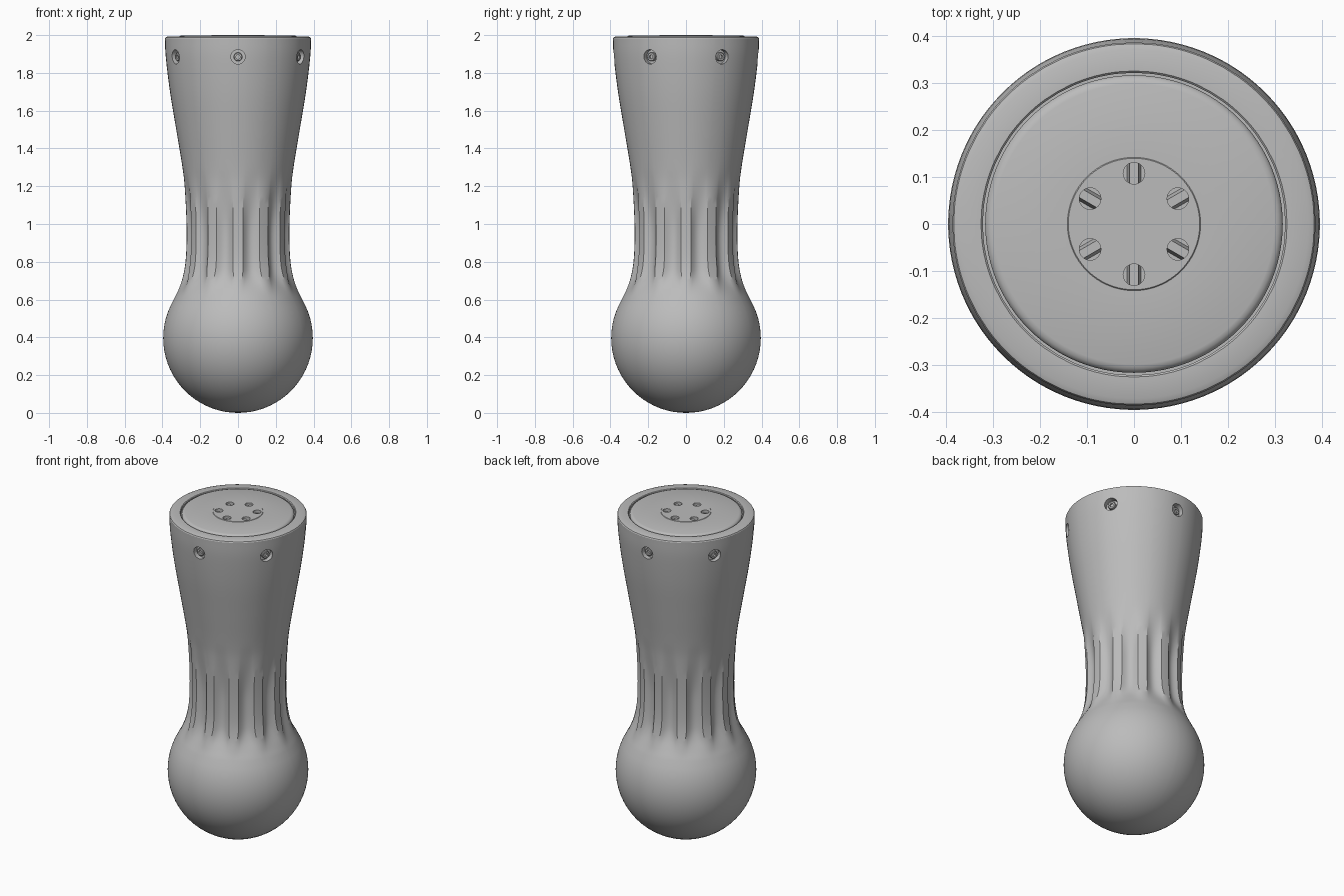
import bpy, bmesh
from math import sin, cos, pi, radians, sqrt
from mathutils import Matrix, Vector

if "Cube" in bpy.data.objects:
    bpy.data.objects.remove(bpy.data.objects["Cube"])

grey = bpy.data.materials.new("plain grey")
grey.use_nodes = True
grey.diffuse_color = (0.5, 0.5, 0.5, 1)
bsdf = next(n for n in grey.node_tree.nodes if n.type == 'BSDF_PRINCIPLED')
bsdf.inputs["Base Color"].default_value = grey.diffuse_color


def add_object(name, bm):
    bmesh.ops.recalc_face_normals(bm, faces=bm.faces)
    mesh = bpy.data.meshes.new(name)
    bm.to_mesh(mesh)
    bm.free()
    mesh.materials.append(grey)
    ob = bpy.data.objects.new(name, mesh)
    bpy.context.collection.objects.link(ob)
    return ob


def select(ob):
    bpy.ops.object.select_all(action='DESELECT')
    ob.select_set(True)
    bpy.context.view_layer.objects.active = ob


def smooth(ob):
    select(ob)
    bpy.ops.object.shade_smooth_by_angle(angle=radians(28))


def lathe(bm, profile, columns, point, matrix=Matrix()):
    """Revolve (radius, height) pairs; zero radius makes a pole."""
    rings = []
    for r, z in profile:
        if r == 0:
            rings.append([bm.verts.new(matrix @ Vector((0, 0, z)))] * columns)
        else:
            rings.append([bm.verts.new(matrix @ point(r, z, i)) for i in range(columns)])
    for low, high in zip(rings, rings[1:]):
        for i in range(columns):
            j = (i + 1) % columns
            corners = dict.fromkeys((low[i], low[j], high[j], high[i]))
            bm.faces.new(list(corners))


def round_point(n):
    return lambda r, z, i: Vector((r * cos(2 * pi * i / n), r * sin(2 * pi * i / n), z))


def cut(ob, name, bm):
    cutter = add_object(name, bm)
    cutter.hide_render = True
    mod = ob.modifiers.new("holes", 'BOOLEAN')
    mod.operation = 'DIFFERENCE'
    mod.solver = 'EXACT'
    mod.object = cutter
    select(ob)
    bpy.ops.object.modifier_apply(modifier=mod.name)
    bpy.data.objects.remove(cutter)


def ramp(a, b, x):
    t = min(1, max(0, (x - a) / (b - a)))
    return t * t * (3 - 2 * t)


# Fluted body: ball, narrow waist and flared cup
BALL = 0.396
FLUTES, STEPS = 12, 10


def body_point(r, z, i):
    sector, k = divmod(i, STEPS)
    edge = 1.5 + 4 * ramp(0.6, 0.78, z)
    depth = 0.023 * ramp(0.60, 0.76, z) * (1 - ramp(0.95, 1.32, z))
    if k == 0:
        angle, dip = 0, 0
    else:
        u = (k - 1) / (STEPS - 2) * 2 - 1
        angle = 15 + u * (15 - edge)
        dip = 1 - u * u
    a = radians(sector * 360 / FLUTES + angle)
    r -= depth * dip
    return Vector((r * cos(a), r * sin(a), z))


def curve_through(points, steps):
    """Smooth curve through the points, leaving out both end controls."""
    out = []
    for p0, p1, p2, p3 in zip(points, points[1:], points[2:], points[3:]):
        a, b, c, d = (Vector(p) for p in (p0, p1, p2, p3))
        for s in range(steps):
            t = s / steps
            q = b + (c - a) * t / 2 + (a - b * 2.5 + c * 2 - d / 2) * t * t
            q += (b * 3 - c * 3 + d - a) * t ** 3 / 2
            out.append((q.x, q.y))
    return out


def ball_at(z):
    return (sqrt(BALL ** 2 - (z - BALL) ** 2), z)


profile = [(0, 0)]
profile += [(BALL * sin(radians(a)), BALL * (1 - cos(radians(a)))) for a in range(5, 116, 5)]
profile += curve_through([ball_at(0.52), ball_at(0.59), (0.316, 0.65), (0.292, 0.72),
                          (0.276, 0.82), (0.272, 0.98), (0.281, 1.18), (0.294, 1.3),
                          (0.327, 1.5), (0.36, 1.7), (0.382, 1.88), (0.387, 1.98),
                          (0.388, 2.0)], 5)
profile += [(0.387, 1.982), (0.384, 1.988), (0.372, 1.993), (0.326, 1.993),
            (0.322, 1.989), (0.322, 1.96), (0, 1.96)]
bm = bmesh.new()
lathe(bm, profile, FLUTES * STEPS, body_point)
body = add_object("fluted_body", bm)

# Six screw recesses round the cup, each with a socket screw
recesses, screws = bmesh.new(), bmesh.new()
for k in range(6):
    m = (Matrix.Rotation(radians(30 + 60 * k), 4, 'Z')
         @ Matrix.Translation((0, 0, 1.885)) @ Matrix.Rotation(pi / 2, 4, 'Y'))
    lathe(recesses, [(0, 0.35), (0.038, 0.35), (0.038, 0.43), (0, 0.43)], 24, round_point(24), m)
    lathe(screws, [(0, 0.34), (0.023, 0.34), (0.023, 0.368), (0.02, 0.371),
                   (0.011, 0.371), (0.011, 0.36), (0, 0.36)], 16, round_point(16), m)
cut(body, "recess_cutter", recesses)
smooth(body)
smooth(add_object("socket_screws", screws))

# Raised lid with a central hub
bm = bmesh.new()
lathe(bm, [(0, 1.93), (0.317, 1.93), (0.317, 1.984), (0.314, 1.99), (0.308, 1.995),
           (0.299, 1.998), (0.142, 1.998), (0.14, 2.0), (0, 2.0)], 96, round_point(96))
lid = add_object("lid", bm)

# Six small holes in the hub, each with a radial bar
holes, bars = bmesh.new(), bmesh.new()
for k in range(6):
    m = Matrix.Rotation(radians(30 + 60 * k), 4, 'Z') @ Matrix.Translation((0.108, 0, 0))
    lathe(holes, [(0, 1.955), (0.023, 1.955), (0.023, 2.02), (0, 2.02)], 24, round_point(24), m)
    size = Matrix.Diagonal((0.046, 0.034, 0.035, 1))
    made = bmesh.ops.create_cube(bars, size=1)["verts"]
    for v in made:
        if v.co.z > 0:
            v.co.y *= 0.55
        v.co = m @ Matrix.Translation((0, 0, 1.97)) @ size @ v.co
cut(lid, "hub_cutter", holes)
smooth(lid)
add_object("hub_bars", bars)
